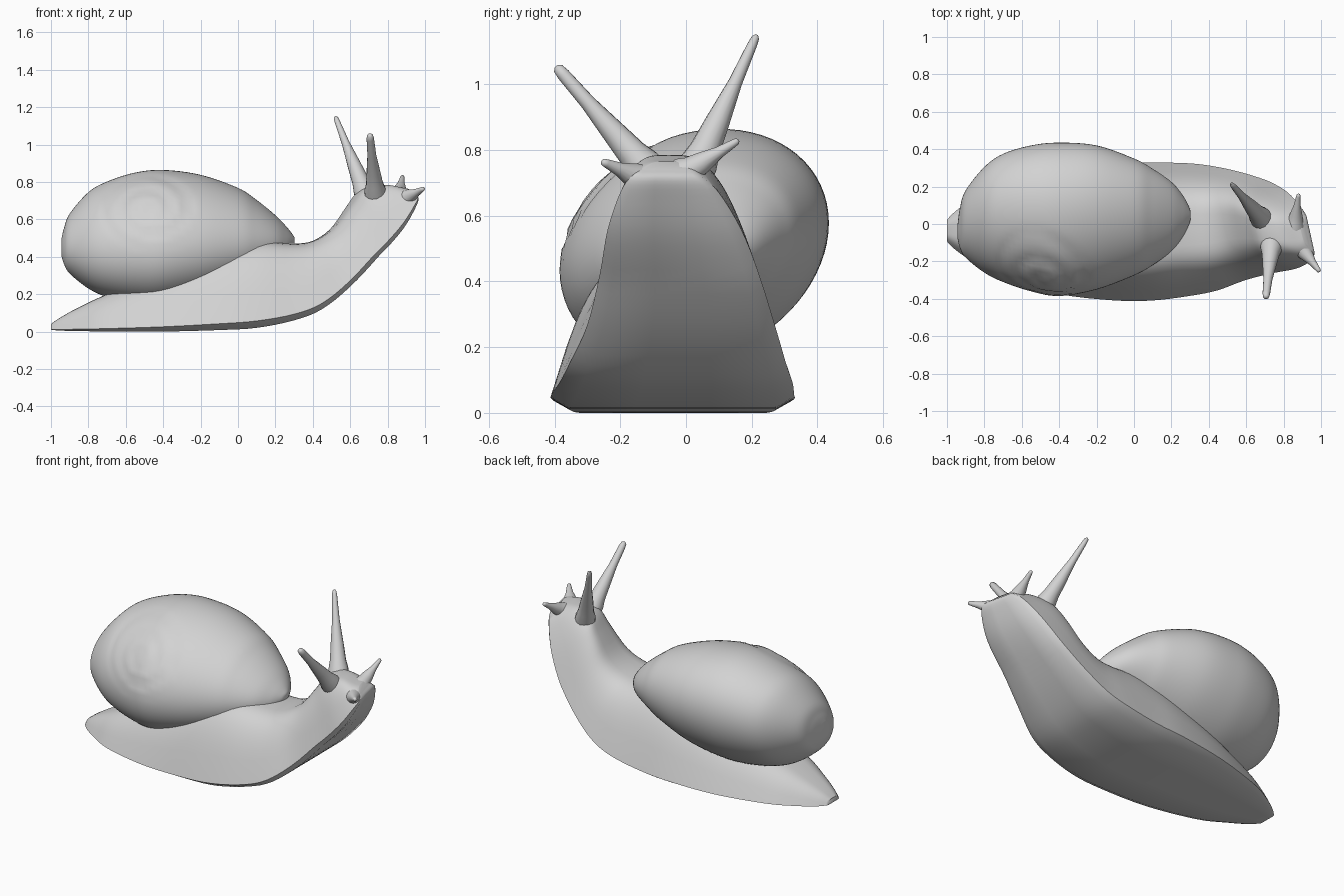
import bpy, bmesh, math
from mathutils import Vector

if "Cube" in bpy.data.objects:
    bpy.data.objects.remove(bpy.data.objects["Cube"], do_unlink=True)

grey = bpy.data.materials.new("plain_grey")
grey.use_nodes = True
grey.diffuse_color = (0.65, 0.65, 0.65, 1)
grey.node_tree.nodes["Principled BSDF"].inputs["Base Color"].default_value = (0.65, 0.65, 0.65, 1)


def smooth_stations(rows, steps):
    """Catmull-Rom interpolation through rows of equal length."""
    out = []
    for i in range(len(rows) - 1):
        a, b, c, d = (rows[min(max(i + k, 0), len(rows) - 1)] for k in (-1, 0, 1, 2))
        for s in range(steps):
            t = s / steps
            out.append([q + 0.5 * t * (r - p + t * (2*p - 5*q + 4*r - e + t * (3*(q - r) + e - p)))
                        for p, q, r, e in zip(a, b, c, d)])
    return out + [list(rows[-1])]


def loft(name, rings, angle=50):
    """Skin closed rings of points, cap both ends and shade smooth."""
    bm = bmesh.new()
    loops = [[bm.verts.new(p) for p in ring] for ring in rings]
    n = len(loops[0])
    for a, b in zip(loops, loops[1:]):
        for i in range(n):
            j = (i + 1) % n
            bm.faces.new((a[i], a[j], b[j], b[i]))
    bm.faces.new(loops[0])
    bm.faces.new(loops[-1][::-1])
    bmesh.ops.recalc_face_normals(bm, faces=bm.faces)
    mesh = bpy.data.meshes.new(name)
    bm.to_mesh(mesh)
    bm.free()
    mesh.materials.append(grey)
    obj = bpy.data.objects.new(name, mesh)
    bpy.context.collection.objects.link(obj)
    bpy.ops.object.select_all(action="DESELECT")
    obj.select_set(True)
    bpy.context.view_layer.objects.active = obj
    bpy.ops.object.shade_smooth_by_angle(angle=math.radians(angle))
    return obj


# Body: flat sole, sloping sides and rounded back, rising into the neck and head
# sole x, sole z, back x, back z, centre y, half width
body = [
    (-1, .01, -1, .04, -.035, .06), (-.95, .005, -.95, .075, -.035, .11),
    (-.85, .003, -.85, .13, -.035, .18), (-.7, 0, -.7, .2, -.04, .26),
    (-.4, 0, -.4, .32, -.04, .345), (-.1, .008, -.12, .43, -.04, .38),
    (.1, .02, .1, .48, -.04, .38), (.3, .06, .29, .47, -.03, .365),
    (.45, .12, .4, .485, -.025, .34), (.6, .24, .5, .55, -.015, .295),
    (.75, .4, .59, .67, -.02, .25), (.86, .54, .66, .755, -.035, .21),
    (.925, .66, .77, .785, -.05, .155), (.945, .715, .87, .77, -.06, .11),
    (.925, .74, .9, .765, -.06, .07),
]


def body_ring(sx, sz, tx, tz, cy, w):
    sole, back = Vector((sx, 0, sz)), Vector((tx, 0, tz))
    section = [(.08 + .92 * math.sqrt(math.sin(math.pi * i / 24)),
                math.copysign(math.sqrt(abs(math.cos(math.pi * i / 24))), 12 - i))
               for i in range(1, 24)]
    section = [(.08, 1)] + section + [(.08, -1), (0, -.82), (0, -.3), (0, .3), (0, .82)]
    ring = []
    for up, side in section:
        p = sole.lerp(back, up)
        dy = w * side * (1 - .37 * up)
        # the head turns slightly towards its right
        ring.append(p + Vector((-.7 * max(0, p.z - .4) * dy, cy + dy, 0)))
    return ring


loft("body", [body_ring(*r) for r in smooth_stations(body, 4)])

# Shell: leaning oval sections along its length, with a spiral groove on the right
# x, y min, y max, z min, z max
shell = [
    (-.943, -.08, 0, .4, .5), (-.93, -.13, .09, .36, .555), (-.9, -.18, .18, .31, .63),
    (-.8, -.26, .305, .23, .745), (-.7, -.31, .375, .185, .802), (-.55, -.36, .42, .155, .85),
    (-.4, -.385, .435, .15, .864), (-.2, -.35, .42, .19, .838), (0, -.275, .35, .26, .768),
    (.1, -.22, .295, .31, .703), (.2, -.145, .225, .365, .622), (.26, -.07, .155, .4, .56),
    (.295, 0, .09, .45, .515), (.303, .03, .06, .47, .5),
]
APEX_X, APEX_Z, LEAN = -.47, .66, .2


def groove(p):
    """Inward offset that follows a widening spiral round the apex."""
    dx, dz = p.x - APEX_X, p.z - APEX_Z
    r = math.hypot(dx, dz * 1.3)
    if p.y > 0 or r > .3:
        return 0
    phase = (r / .1 - math.atan2(dz, dx) / math.tau) % 1
    fade = min(1, (.3 - r) / .1) * min(1, r / .04) * min(1, -p.y / .1)
    return .012 * fade * (1 - min(1, min(phase, 1 - phase) / .35)) ** 2


def shell_ring(x, y0, y1, z0, z1):
    cy, cz, ry, rz = (y0 + y1) / 2, (z0 + z1) / 2, (y1 - y0) / 2, (z1 - z0) / 2
    centre = Vector((x, cy, cz))
    ring = []
    for i in range(72):
        t = math.tau * i / 72
        p = centre + Vector((0, ry * math.cos(t), rz * math.sin(t + LEAN)))
        ring.append(p + (centre - p).normalized() * groove(p))
    return ring


loft("shell", [shell_ring(*r) for r in smooth_stations(shell, 6)], 60)


# Tentacles: flared base, slim stalk, rounded tip
def tentacle(name, base, tip, root, end):
    base, tip = Vector(base), Vector(tip)
    axis = tip - base
    turn = axis.to_track_quat("Z", "Y")
    profile = [(-.1, root * 1.25), (.05, root * 1.15), (.16, root * .92), (.35, root * .75),
               (.65, (root * .55 + end) / 2), (.92, end), (.98, end * .8), (1, end * .35)]
    rings = []
    for f, r in profile:
        rings.append([base + axis * f + turn @ Vector((r * math.cos(a), r * math.sin(a), 0))
                      for a in (math.tau * i / 14 for i in range(14))])
    loft(name, rings)


tentacle("left_eye_stalk", (.68, .03, .74), (.52, .215, 1.15), .05, .015)
tentacle("right_eye_stalk", (.735, -.12, .74), (.705, -.395, 1.055), .05, .02)
tentacle("left_feeler", (.86, -.01, .725), (.88, .16, .83), .045, .012)
tentacle("right_feeler", (.88, -.11, .7), (.993, -.255, .765), .052, .013)
